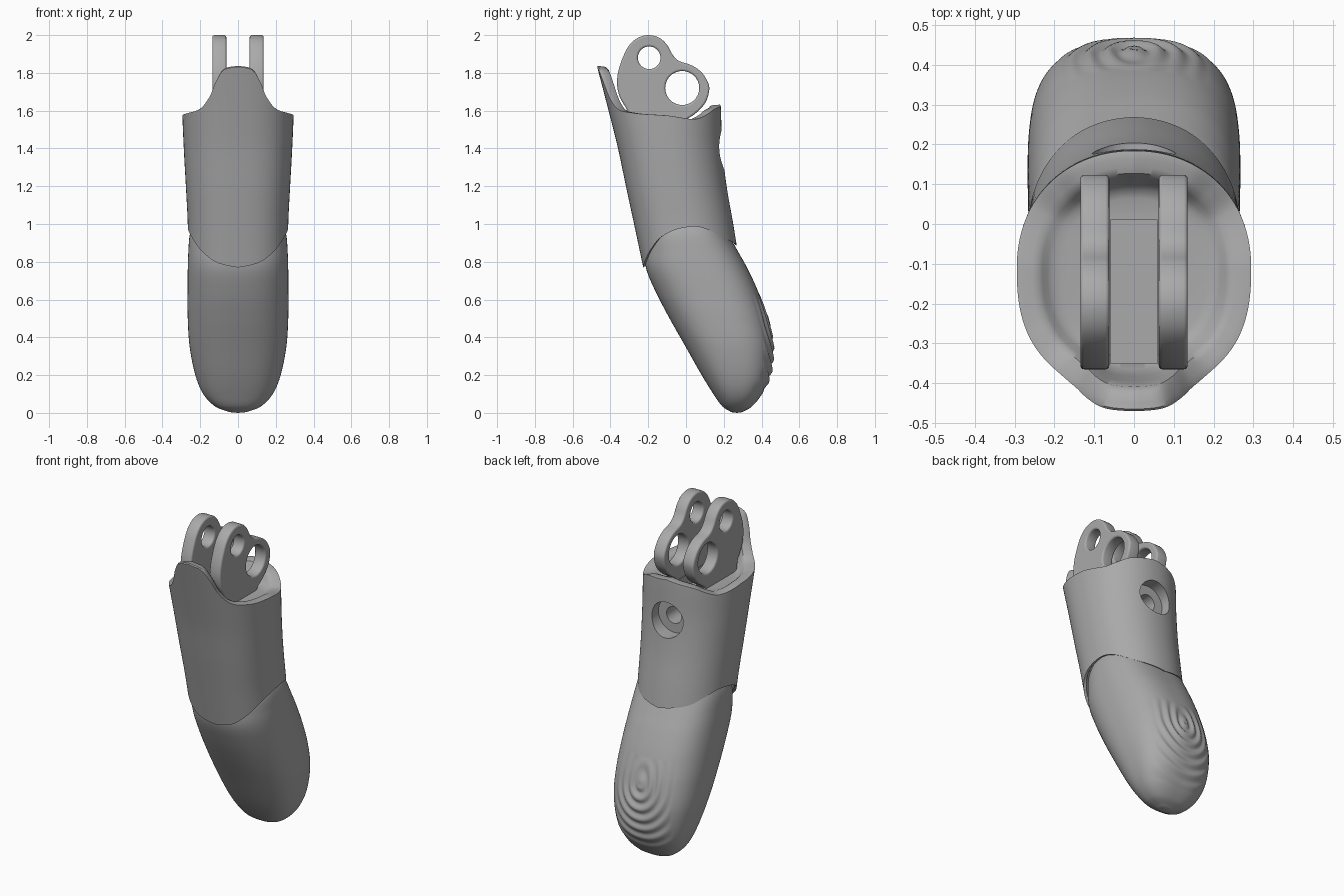
import bpy, bmesh, math

if "Cube" in bpy.data.objects:
    bpy.data.objects.remove(bpy.data.objects["Cube"])

grey = bpy.data.materials.new("grey_plastic")
grey.diffuse_color = (0.40, 0.40, 0.40, 1)
grey.use_nodes = True
grey.node_tree.nodes["Principled BSDF"].inputs["Base Color"].default_value = grey.diffuse_color
SEG = 256


def smooth(table, t):
    """Smooth interpolation of rows (key, value, value...) at key t."""
    n = len(table)
    t = min(max(t, table[0][0]), table[-1][0])
    i = max(k for k in range(n - 1) if table[k][0] <= t)
    a, b = table[i], table[i + 1]
    h = b[0] - a[0]
    u = (t - a[0]) / h

    def slope(k, c):
        lo, hi = table[max(k - 1, 0)], table[min(k + 1, n - 1)]
        return (hi[c] - lo[c]) / (hi[0] - lo[0])

    return [(2*u**3 - 3*u*u + 1) * a[c] + (u**3 - 2*u*u + u) * h * slope(i, c)
            + (3*u*u - 2*u**3) * b[c] + (u**3 - u*u) * h * slope(i + 1, c)
            for c in range(1, len(a))]


def section(phi, front, back, width, z, p_front, p_back):
    """Point on a rounded cross-section; phi = 0 faces front, smaller p is squarer."""
    s, c = math.sin(phi), math.cos(phi)
    p = p_front if c > 0 else p_back
    x = width * math.copysign(abs(s) ** p, s)
    y = (front + back) / 2 - (back - front) / 2 * math.copysign(abs(c) ** p, c)
    return (x, y, z)


def finish(obj, angle=40):
    if not obj.data.materials:
        obj.data.materials.append(grey)
    bpy.ops.object.select_all(action='DESELECT')
    obj.select_set(True)
    bpy.context.view_layer.objects.active = obj
    bpy.ops.object.shade_smooth_by_angle(angle=math.radians(angle))


def skin(name, rings, start, end):
    """Closed surface through rings, with a pole point at each end."""
    bm = bmesh.new()
    rows = [[bm.verts.new(p) for p in r] for r in rings]
    first, last = bm.verts.new(start), bm.verts.new(end)
    for i in range(SEG):
        j = (i + 1) % SEG
        for a, b in zip(rows, rows[1:]):
            bm.faces.new((a[i], a[j], b[j], b[i]))
        bm.faces.new((first, rows[0][j], rows[0][i]))
        bm.faces.new((last, rows[-1][i], rows[-1][j]))
    bmesh.ops.recalc_face_normals(bm, faces=bm.faces)
    me = bpy.data.meshes.new(name)
    bm.to_mesh(me)
    bm.free()
    obj = bpy.data.objects.new(name, me)
    bpy.context.collection.objects.link(obj)
    return obj


def cut(obj, cutter):
    mod = obj.modifiers.new("cut", 'BOOLEAN')
    mod.object, mod.operation, mod.solver = cutter, 'DIFFERENCE', 'EXACT'
    bpy.context.view_layer.objects.active = obj
    bpy.ops.object.modifier_apply(modifier=mod.name)
    bpy.data.objects.remove(cutter)


angles = [2 * math.pi * i / SEG for i in range(SEG)]

# Sleeve: height -> front y, back y, half width; rims follow the angle from front
sleeve_form = [(0.75, -.222, .29, .262), (1.0, -.275, .25, .266), (1.2, -.318, .215, .276),
               (1.4, -.36, .192, .287), (1.6, -.41, .185, .295), (1.85, -.475, .172, .297)]
top_rim = [(0, 1.832), (10.7, 1.812), (18, 1.75), (24.6, 1.675), (37, 1.612), (60, 1.588),
           (90, 1.575), (120, 1.555), (135, 1.575), (150, 1.605), (180, 1.63)]
low_rim = [(0, .77), (21.5, .80), (45, .867), (65, .93), (90, .98), (105, .985),
           (120, .965), (143, .92), (180, .885)]


def sleeve_ring(t):
    ring = []
    for a in angles:
        d = math.degrees(a)
        d = min(d, 360 - d)
        lo, hi = smooth(low_rim, d)[0], smooth(top_rim, d)[0]
        z = lo + (hi - lo) * t
        ring.append(section(a, *smooth(sleeve_form, z), z, .78, .95))
    return ring


def shrink(ring, k, cy, z, f):
    """Scale a ring about (0, cy) and blend its heights towards z."""
    return [(x * k, cy + (y - cy) * k, h + (z - h) * f) for x, y, h in ring]


body = [sleeve_ring(i / 40) for i in range(41)]
rings = [shrink(body[0], .88, .02, 1.1, .5), shrink(body[0], .95, .02, 1.1, .03)] + body
for k, f in ((.985, -.02), (.94, -.01), (.87, .0), (.82, .06), (.78, .3), (.74, .65),
             (.69, .9), (.62, 1), (.4, 1)):
    rings.append(shrink(body[-1], k, -.13, 1.54, f))
sleeve = skin("sleeve", rings, (0, .02, 1.1), (0, -.13, 1.54))

# Channel between the lugs
bpy.ops.mesh.primitive_cube_add(size=1, location=(0, -.17, 1.67))
slot = bpy.context.object
slot.scale = (.118, .36, .40)
cut(sleeve, slot)

# Counterbored screw hole in the back
for radius, y0, y1 in ((.105, .115, .4), (.05, -.02, .4)):
    bpy.ops.mesh.primitive_cylinder_add(vertices=40, radius=radius, depth=y1 - y0,
                                        location=(0, (y0 + y1) / 2, 1.39),
                                        rotation=(math.pi / 2, 0, 0))
    cut(sleeve, bpy.context.object)
finish(sleeve)

# Fingertip: step -> z, front y, back y, half width
tip_form = [(0, 1.05, -.15, .17, .22), (1, .95, -.205, .222, .254), (2, .85, -.218, .278, .263),
            (3, .76, -.21, .328, .266), (4, .64, -.16, .383, .267), (5, .5, -.087, .432, .266),
            (6, .35, -.002, .46, .256), (7, .2, .083, .448, .226), (8, .1, .145, .402, .184),
            (9, .035, .192, .35, .122), (10, .004, .24, .298, .045)]


def tip_ring(t):
    z, front, back, width = smooth(tip_form, t)
    ring = []
    for a in angles:
        x, y, h = section(a, front, back, width, z, .82, .77)
        # Raised print ridges: nested arcs fading out around the pad
        fade = max(0, 1 - (x / .19) ** 2) * max(0, 1 - ((z - .36) / .27) ** 2)
        if math.cos(a) < 0 and fade > 0:
            r = math.hypot(x * 1.1, (z - .48) * (.9 if z < .48 else .5))
            y += .008 * fade ** .7 * math.sin(r * 2 * math.pi / .055)
        ring.append((x, y, h))
    return ring


tip = skin("fingertip", [tip_ring(i / 14) for i in range(141)], (0, .01, 1.05), (0, .27, 0))
finish(tip, 60)

# Hinge lugs: rounded plate outline with two pin holes
outline = [(-.27, 1.5), (-.31, 1.6), (-.35, 1.67), (-.365, 1.74), (-.358, 1.81), (-.335, 1.88),
           (-.305, 1.94), (-.26, 1.983), (-.2, 2.0), (-.14, 1.985), (-.098, 1.945),
           (-.07, 1.895), (-.035, 1.862), (.03, 1.84), (.085, 1.8), (.12, 1.74),
           (.12, 1.69), (.098, 1.635), (.05, 1.585), (0, 1.55), (-.04, 1.5)]


def circle(cy, cz, r):
    return [(cy + r * math.cos(i * math.pi / 20), cz + r * math.sin(i * math.pi / 20))
            for i in range(40)]


def rounded(points):
    """Closed smooth curve through points."""
    out, n = [], len(points)
    for i in range(n):
        p = [points[(i + k) % n] for k in (-1, 0, 1, 2)]
        for u in (0, .25, .5, .75):
            out.append(tuple(.5 * (2*b + (c - a)*u + (2*a - 5*b + 4*c - d)*u*u
                                   + (3*b - a - 3*c + d)*u**3) for a, b, c, d in zip(*p)))
    return out


for side, x in (("left", -.0985), ("right", .0985)):
    cu = bpy.data.curves.new("hinge_lug_" + side, 'CURVE')
    cu.dimensions, cu.fill_mode = '2D', 'BOTH'
    cu.extrude, cu.bevel_depth, cu.bevel_resolution, cu.offset = .0265, .01, 2, -.01
    for pts in (rounded(outline), circle(-.195, 1.88, .06), circle(-.02, 1.72, .09)):
        sp = cu.splines.new('POLY')
        sp.points.add(len(pts) - 1)
        for p, (y, z) in zip(sp.points, pts):
            p.co = (y, z, 0, 1)
        sp.use_cyclic_u = True
    lug = bpy.data.objects.new("hinge_lug_" + side, cu)
    bpy.context.collection.objects.link(lug)
    lug.location, lug.rotation_euler = (x, 0, 0), (math.pi / 2, 0, math.pi / 2)
    bpy.ops.object.select_all(action='DESELECT')
    lug.select_set(True)
    bpy.context.view_layer.objects.active = lug
    bpy.ops.object.convert(target='MESH')
    finish(bpy.context.object)
